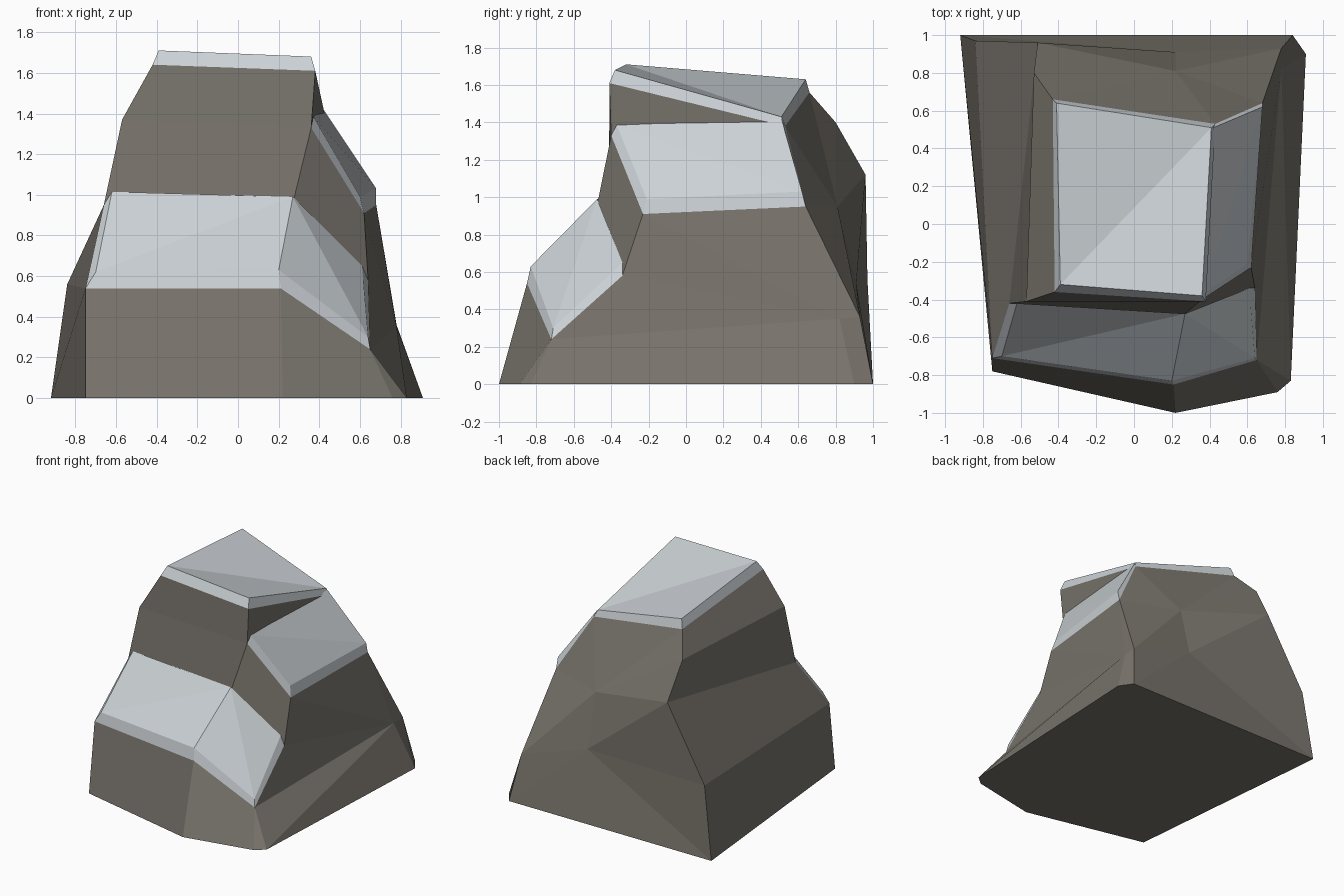
import bpy
import bmesh

if "Cube" in bpy.data.objects:
    bpy.data.objects.remove(bpy.data.objects["Cube"], do_unlink=True)


def make_material(name, colour):
    mat = bpy.data.materials.new(name)
    mat.use_nodes = True
    mat.diffuse_color = colour
    bsdf = next(n for n in mat.node_tree.nodes if n.type == 'BSDF_PRINCIPLED')
    bsdf.inputs["Base Color"].default_value = colour
    return mat


rock = make_material("warm_grey_rock", (0.19, 0.175, 0.15, 1))
pale = make_material("pale_grey_cap", (0.60, 0.64, 0.67, 1))


def build(name, points, facets, material):
    """Make a flat-faced mesh from named corners and facets that list them."""
    bm = bmesh.new()
    corner = {key: bm.verts.new(co) for key, co in points.items()}
    for facet in facets:
        bm.faces.new([corner[key] for key in facet.split()])
    bmesh.ops.recalc_face_normals(bm, faces=bm.faces)
    mesh = bpy.data.meshes.new(name)
    bm.to_mesh(mesh)
    bm.free()
    mesh.materials.append(material)
    obj = bpy.data.objects.new(name, mesh)
    bpy.context.collection.objects.link(obj)
    return obj


# Footprint of the rock
foot = dict(
    foot_back_left=(-.92, 1, 0), foot_front_left=(-.75, -.78, 0),
    foot_front=(.22, -1, 0), foot_front_right=(.76, -.89, 0),
    foot_right=(.83, -.83, 0), foot_back_side=(.91, .9, 0),
    foot_back_right=(.84, 1, 0))

# Front ledge rim, its crease against the tower, and the left step
ledge = dict(
    rim_left=(-.75, -.71, .54), rim_mid=(.21, -.85, .54), rim_right=(.65, -.72, .24),
    crease_left=(-.66, -.42, .95), crease_mid=(.27, -.475, .96), crease_right=(.64, -.34, .58),
    step_back=(-.84, .97, .56), crease_back=(-.51, .96, 1.12))

# Right shoulder rim and the broken corner below it
shoulder = dict(
    sh_top=(.36, -.40, 1.33), sh_front=(.62, -.23, .91),
    sh_back=(.68, .64, .95), sh_peak=(.43, .53, 1.38),
    spur=(.78, .82, .35), spur_back=(.78, .93, .36))

# Tower waist and rim, and the dents in the back
tower = dict(
    waist_left=(-.57, -.41, 1.37), waist_back=(-.53, .80, 1.40),
    top_left=(-.42, -.36, 1.64), top_right=(.38, -.41, 1.61), top_back=(-.43, .66, 1.56),
    dent_high=(.22, .81, .95), dent_low=(.22, .91, .54))

walls = [
    " ".join(foot),
    # lower front and left
    "foot_front_left foot_front rim_mid rim_left",
    "foot_front foot_front_right rim_right rim_mid",
    "foot_back_left foot_front_left rim_left step_back",
    "step_back rim_left crease_left crease_back",
    # right
    "rim_right foot_front_right foot_right",
    "rim_right foot_right spur", "foot_right foot_back_side spur",
    "rim_right spur crease_right", "crease_right spur sh_front", "sh_front spur sh_back",
    "foot_back_side foot_back_right spur_back spur", "spur spur_back sh_back",
    # back
    "foot_back_right foot_back_left dent_low", "foot_back_left step_back dent_low",
    "step_back crease_back dent_low", "dent_low crease_back dent_high",
    "foot_back_right dent_low spur_back", "dent_low dent_high spur_back",
    "spur_back dent_high sh_back", "sh_back dent_high sh_peak",
    "crease_back waist_back dent_high", "waist_back top_back dent_high",
    "top_back sh_peak dent_high",
    # tower
    "crease_back crease_left waist_left waist_back",
    "waist_back waist_left top_left top_back",
    "waist_left sh_top top_right top_left",
    "crease_left crease_mid sh_top waist_left",
    "crease_mid crease_right sh_front sh_top",
    "sh_top sh_peak top_right",
    # beds under the caps
    "rim_left rim_mid crease_mid crease_left",
    "rim_mid rim_right crease_right crease_mid",
    "sh_top sh_front sh_back sh_peak",
    "top_left top_right sh_peak", "top_left sh_peak top_back"]

corners = {**foot, **ledge, **shoulder, **tower}
build("rock_body", corners, walls, rock)


def cap(name, rim, upper, tops):
    """Thin bevelled slab: a band rises from the rim to a slightly smaller top."""
    points = {key: corners[key] for key in rim}
    points.update({"up_" + key: co for key, co in zip(rim, upper)})
    facets = [f"{a} {b} up_{b} up_{a}" for a, b in zip(rim, rim[1:] + rim[:1])]
    facets += [" ".join("up_" + key for key in top.split()) for top in tops]
    build(name, points, facets, pale)


cap("front_ledge_cap",
    ["rim_left", "rim_mid", "rim_right", "crease_right", "crease_mid", "crease_left"],
    [(-.70, -.70, .62), (.20, -.83, .63), (.64, -.71, .30),
     (.61, -.34, .65), (.27, -.475, .99), (-.62, -.42, 1.015)],
    ["rim_left rim_mid crease_mid", "rim_left crease_mid crease_left",
     "rim_mid rim_right crease_mid", "rim_right crease_right crease_mid"])

cap("right_shoulder_cap",
    ["sh_top", "sh_front", "sh_back", "sh_peak"],
    [(.37, -.37, 1.385), (.60, -.21, .99), (.68, .62, 1.03), (.42, .51, 1.42)],
    ["sh_top sh_front sh_back", "sh_top sh_back sh_peak"])

cap("tower_top_cap",
    ["top_left", "top_right", "sh_peak", "top_back"],
    [(-.39, -.32, 1.71), (.36, -.38, 1.68), (.41, .51, 1.43), (-.41, .64, 1.63)],
    ["top_left top_right sh_peak", "top_left sh_peak top_back"])
